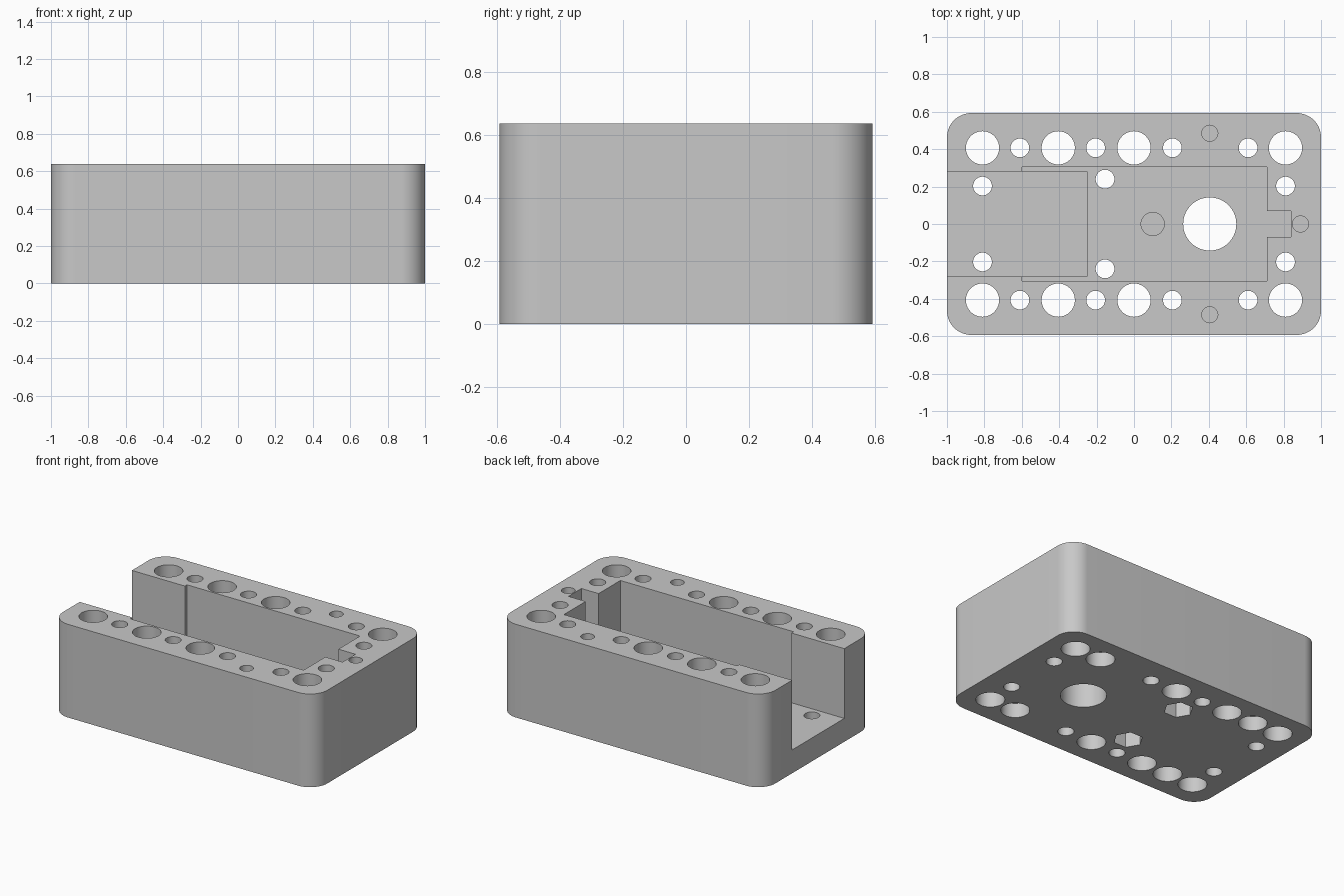
import bpy, bmesh, math

cube = bpy.data.objects.get("Cube")
if cube:
    bpy.data.objects.remove(cube, do_unlink=True)

HEIGHT, HALF_Y, CORNER = 0.637, 0.593, 0.13
CHANNEL_FLOOR, POCKET_FLOOR = 0.16, 0.21
LOW, HIGH = -0.1, HEIGHT + 0.1


def prism(name, outline, z0, z1):
    """Extrude a counter-clockwise outline from z0 to z1."""
    bm = bmesh.new()
    base = bm.faces.new([bm.verts.new((x, y, z0)) for x, y in outline])
    top = bmesh.ops.extrude_face_region(bm, geom=[base])["geom"]
    bmesh.ops.translate(bm, vec=(0, 0, z1 - z0),
                        verts=[v for v in top if isinstance(v, bmesh.types.BMVert)])
    bmesh.ops.recalc_face_normals(bm, faces=bm.faces)
    mesh = bpy.data.meshes.new(name)
    bm.to_mesh(mesh)
    bm.free()
    obj = bpy.data.objects.new(name, mesh)
    bpy.context.collection.objects.link(obj)
    return obj


def circle(x, y, r, sides=40):
    return [(x + r * math.cos(math.tau * i / sides),
             y + r * math.sin(math.tau * i / sides)) for i in range(sides)]


def cut(outline, z0, z1):
    """Subtract a prism from the housing and discard the cutter."""
    cutter = prism("cutter", outline, z0, z1)
    cutter.hide_render = True
    mod = housing.modifiers.new("cut", 'BOOLEAN')
    mod.operation, mod.solver, mod.object = 'DIFFERENCE', 'EXACT', cutter
    bpy.ops.object.modifier_apply(modifier=mod.name)
    bpy.data.objects.remove(cutter, do_unlink=True)


# Rounded block
outline = []
for corner, (sx, sy) in enumerate([(1, 1), (-1, 1), (-1, -1), (1, -1)]):
    for i in range(17):
        a = math.pi / 2 * (corner + i / 16)
        outline.append((sx * (1 - CORNER) + CORNER * math.cos(a),
                        sy * (HALF_Y - CORNER) + CORNER * math.sin(a)))
housing = prism("housing", outline, 0, HEIGHT)
bpy.ops.object.select_all(action='DESELECT')
housing.select_set(True)
bpy.context.view_layer.objects.active = housing

# Wide pocket with the end notch, then the deeper open channel
half = [(0.71, 0.305), (-0.6, 0.305)]
notch = [(0.71, -0.07), (0.84, -0.07), (0.84, 0.07), (0.71, 0.07)]
cut(notch + half + [(x, -y) for x, y in reversed(half)], POCKET_FLOOR, HIGH)
cut([(-1.1, -0.282), (-0.25, -0.282), (-0.25, 0.282), (-1.1, 0.282)],
    CHANNEL_FLOOR, HIGH)

# Mirrored rows of holes
for side in (-1, 1):
    for x in (-0.81, -0.405, 0, 0.81):
        cut(circle(x, side * 0.407, 0.089), LOW, HIGH)
    for x in (-0.61, -0.205, 0.205, 0.61):
        cut(circle(x, side * 0.407, 0.05), LOW, HIGH)
    for x in (-0.61, 0.61):  # counterbores underneath
        cut(circle(x, side * 0.407, 0.089), LOW, 0.1)
    for x in (-0.81, 0.81):
        cut(circle(x, side * 0.203, 0.05), LOW, HIGH)
    cut(circle(-0.155, side * 0.24, 0.05), LOW, HIGH)
    cut(circle(-0.155, side * 0.24, 0.0925, 6), LOW, 0.1)  # nut trap
    cut(circle(0.405, side * 0.485, 0.043), HEIGHT - 0.3, HIGH)

# Shaft hole, locating recess and end screw hole
cut(circle(0.405, 0, 0.142, 64), LOW, HIGH)
cut(circle(0.1, 0, 0.062), 0.1, HIGH)
cut(circle(0.89, 0, 0.043), HEIGHT - 0.3, HIGH)

# Plain grey material
grey = bpy.data.materials.new("light grey")
grey.use_nodes = True
colour = (0.58, 0.58, 0.58, 1)
grey.diffuse_color = colour
grey.node_tree.nodes["Principled BSDF"].inputs["Base Color"].default_value = colour
housing.data.materials.clear()
housing.data.materials.append(grey)
bpy.ops.object.shade_smooth_by_angle(angle=math.radians(30))
